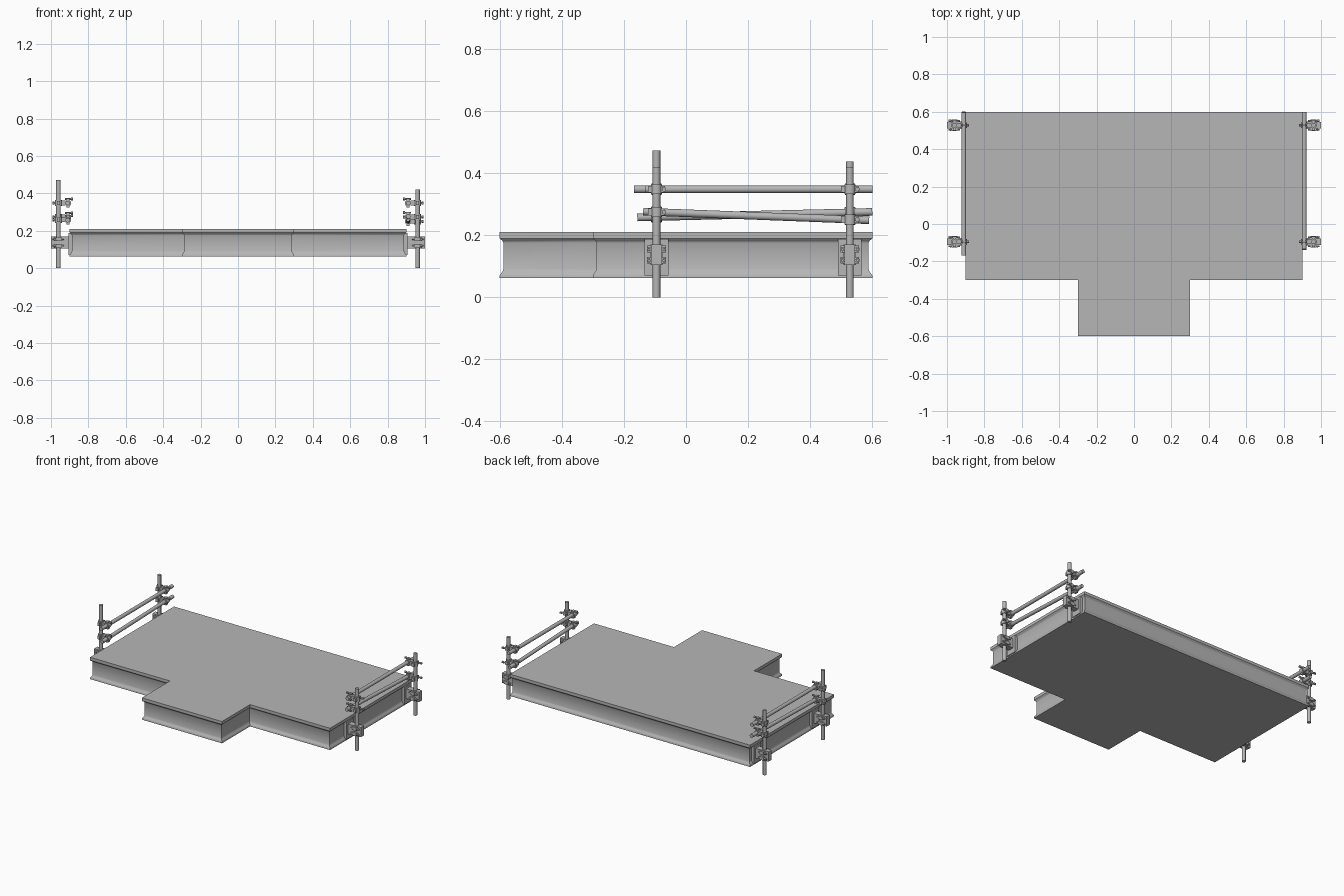
import bpy, bmesh, math
from mathutils import Vector, Matrix

if "Cube" in bpy.data.objects:
    bpy.data.objects.remove(bpy.data.objects["Cube"])

steel = bpy.data.materials.new("steel_grey")
steel.diffuse_color = (0.47, 0.47, 0.47, 1)
steel.use_nodes = True
steel.node_tree.nodes["Principled BSDF"].inputs["Base Color"].default_value = steel.diffuse_color


def finish(bm, name, smooth=True):
    bmesh.ops.recalc_face_normals(bm, faces=bm.faces[:])
    mesh = bpy.data.meshes.new(name)
    bm.to_mesh(mesh)
    bm.free()
    mesh.materials.append(steel)
    ob = bpy.data.objects.new(name, mesh)
    bpy.context.collection.objects.link(ob)
    if smooth:
        bpy.ops.object.select_all(action='DESELECT')
        ob.select_set(True)
        bpy.context.view_layer.objects.active = ob
        bpy.ops.object.shade_smooth_by_angle(angle=math.radians(35))
    return ob


def add_box(bm, center, size):
    m = Matrix.Translation(center) @ Matrix.Diagonal((*size, 1))
    bmesh.ops.create_cube(bm, size=1, matrix=m)


def add_rod(bm, a, b, r, sides=16):
    a, b = Vector(a), Vector(b)
    rot = (b - a).to_track_quat('Z', 'Y').to_matrix().to_4x4()
    bmesh.ops.create_cone(bm, cap_ends=True, segments=sides, radius1=r, radius2=r,
                          depth=(b - a).length, matrix=Matrix.Translation((a + b) / 2) @ rot)


def tube(name, a, b, r=0.0122):
    bm = bmesh.new()
    add_rod(bm, a, b, r, 20)
    finish(bm, name)


# Deck: T outline lofted through a channel-beam edge profile (inset, height)
def deck():
    outline = [(0.9, 0.6), (-0.9, 0.6), (-0.9, -0.3), (-0.3, -0.3),
               (-0.3, -0.6), (0.3, -0.6), (0.3, -0.3), (0.9, -0.3)]
    profile = [(0, 0.062), (0, 0.07), (0.004, 0.077), (0.009, 0.083), (0.012, 0.092),
               (0.012, 0.175), (0.009, 0.182), (0.003, 0.186), (0, 0.19), (0, 0.21)]
    bm = bmesh.new()
    rings = []
    for d, z in profile:
        rings.append([bm.verts.new((x - math.copysign(d, x), y - d if y > 0 else y + d, z))
                      for x, y in outline])
    n = len(outline)
    for lo, hi in zip(rings, rings[1:]):
        for i in range(n):
            bm.faces.new((lo[i], lo[(i + 1) % n], hi[(i + 1) % n], hi[i]))
    bm.faces.new(rings[0][::-1])
    bm.faces.new(rings[-1])
    finish(bm, "deck")


# Right-angle coupler: one collar on the post, one on the rail, with flaps and bolts
def coupler(name, s, y, z):
    post, rail = 0.96, 0.91
    P = lambda x, dy, dz: (s * x, y + dy, z + dz)
    bm = bmesh.new()
    add_rod(bm, P(post, 0, -0.016), P(post, 0, 0.016), 0.018)
    add_rod(bm, P(rail, -0.016, 0), P(rail, 0.016, 0), 0.018)
    add_box(bm, P(0.935, 0, 0), (0.02, 0.026, 0.026))
    for e in (-1, 1):
        # post side flaps and bolt
        add_box(bm, P(post, e * 0.021, 0), (0.018, 0.014, 0.022))
        # rail side flaps
        add_box(bm, P(rail, 0, e * 0.019), (0.016, 0.022, 0.012))
    add_rod(bm, P(0.992, 0.024, 0), P(0.942, 0.024, 0), 0.0045, 8)
    add_rod(bm, P(0.992, 0.024, 0), P(0.98, 0.024, 0), 0.008, 6)
    add_rod(bm, P(0.882, 0, 0.022), P(0.925, 0, 0.022), 0.0045, 8)
    add_rod(bm, P(0.882, 0, 0.022), P(0.893, 0, 0.022), 0.008, 6)
    finish(bm, name)


# Post bracket: plate against the deck web with a double clamp block
def bracket(name, s, y):
    z = 0.137
    P = lambda x, dy, dz: (s * x, y + dy, z + dz)
    bm = bmesh.new()
    add_box(bm, P(0.897, 0, -0.008), (0.018, 0.076, 0.118))
    add_box(bm, P(0.925, 0, 0), (0.04, 0.04, 0.066))
    add_box(bm, P(0.972, 0, 0), (0.056, 0.034, 0.066))
    for dz in (-0.018, 0.018):
        add_box(bm, P(0.958, 0, dz), (0.03, 0.06, 0.022))
        for dy in (-0.024, 0.024):
            add_rod(bm, P(0.93, dy, dz), P(0.992, dy, dz), 0.0045, 8)
            add_rod(bm, P(0.975, dy, dz), P(0.985, dy, dz), 0.008, 6)
    finish(bm, name)


deck()
FRONT, BACK = -0.095, 0.528
# side: sign, front/back post tops, top rail span, lower rail ends (y, z)
sides = {
    "left": (-1, 0.472, 0.438, (-0.168, 0.595), (-0.157, 0.257), (0.60, 0.275)),
    "right": (1, 0.42, 0.42, (-0.13, 0.60), (-0.138, 0.276), (0.59, 0.248)),
}
for side, (s, top_f, top_b, span, low_a, low_b) in sides.items():
    # Guard rails
    tube(f"{side}_top_rail", (s * 0.91, span[0], 0.348), (s * 0.91, span[1], 0.348))
    tube(f"{side}_lower_rail", (s * 0.91, *low_a), (s * 0.91, *low_b))
    for pos, y, top in (("front", FRONT, top_f), ("back", BACK, top_b)):
        # Posts, deck brackets and couplers
        tube(f"{side}_{pos}_post", (s * 0.96, y, 0), (s * 0.96, y, top))
        bracket(f"{side}_{pos}_bracket", s, y)
        t = (y - low_a[0]) / (low_b[0] - low_a[0])
        coupler(f"{side}_{pos}_top_coupler", s, y, 0.348)
        coupler(f"{side}_{pos}_lower_coupler", s, y, low_a[1] + t * (low_b[1] - low_a[1]))
        # Bracket outer cap
        bm = bmesh.new()
        add_box(bm, (s * 0.996, y, 0.137), (0.008, 0.03, 0.06))
        finish(bm, f"{side}_{pos}_bracket_cap", False)
